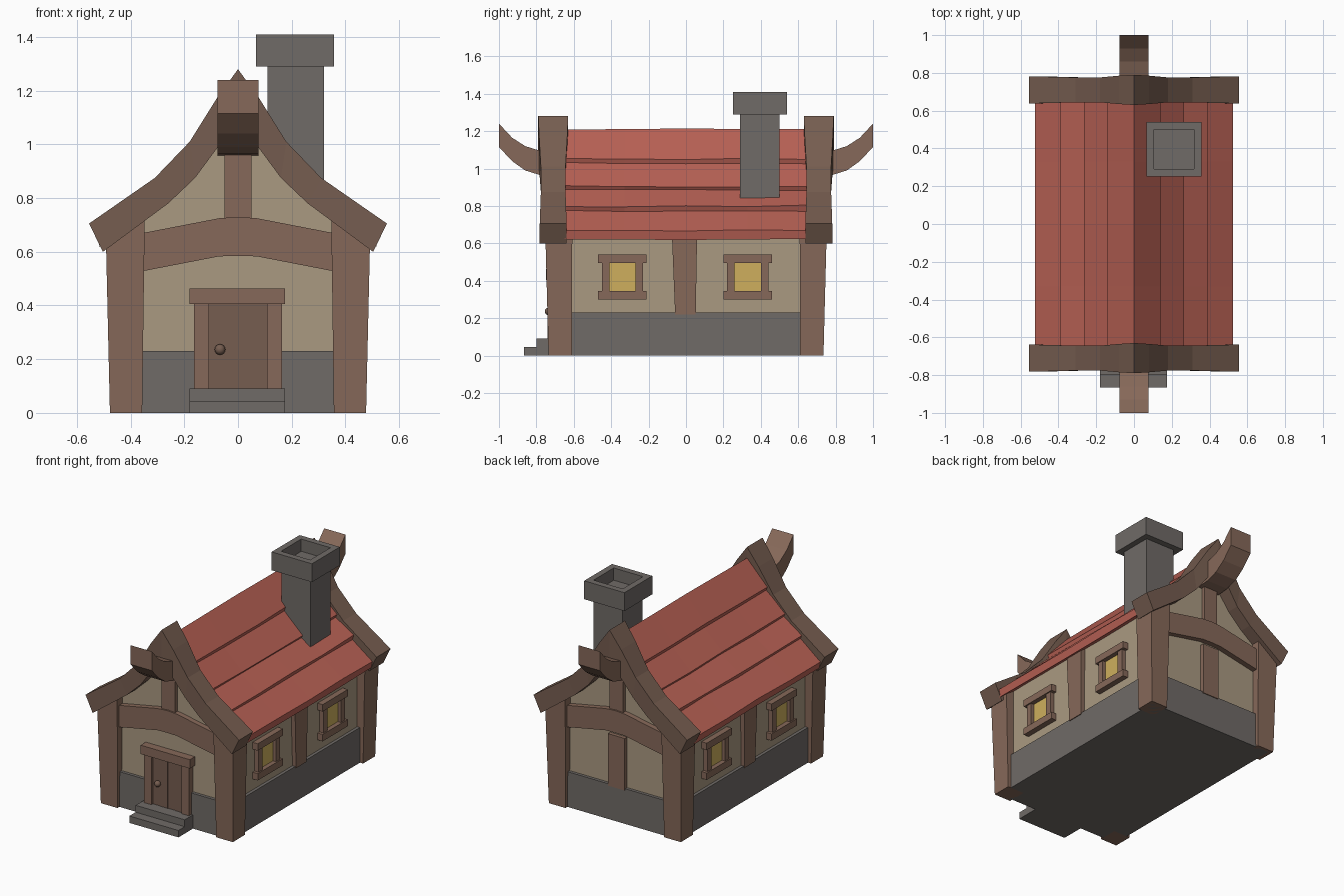
import bpy, bmesh, random
from mathutils import Matrix

if "Cube" in bpy.data.objects:
    bpy.data.objects.remove(bpy.data.objects["Cube"])

random.seed(4)


def material(name, r, g, b):
    m = bpy.data.materials.new(name)
    m.diffuse_color = (r, g, b, 1)
    m.use_nodes = True
    m.node_tree.nodes["Principled BSDF"].inputs["Base Color"].default_value = m.diffuse_color
    return m


WOOD = material("wood", 0.24, 0.14, 0.10)
DARK = material("dark_wood", 0.18, 0.11, 0.08)
STONE = material("stone", 0.16, 0.145, 0.135)
PLASTER = material("plaster", 0.40, 0.32, 0.22)
TILE = material("roof_red", 0.48, 0.12, 0.09)
GLASS = material("window_glow", 0.62, 0.43, 0.11)


def finish(name, bm, mat):
    bmesh.ops.recalc_face_normals(bm, faces=bm.faces)
    me = bpy.data.meshes.new(name)
    bm.to_mesh(me)
    bm.free()
    me.materials.append(mat)
    ob = bpy.data.objects.new(name, me)
    bpy.context.collection.objects.link(ob)
    return ob


def loft(name, rings, mat):
    """Skin a list of equal-length rings and cap both ends."""
    bm = bmesh.new()
    vs = [[bm.verts.new(p) for p in ring] for ring in rings]
    n = len(vs[0])
    for a, b in zip(vs, vs[1:]):
        for i in range(n):
            j = (i + 1) % n
            bm.faces.new((a[i], a[j], b[j], b[i]))
    bm.faces.new(vs[0])
    bm.faces.new(vs[-1])
    return finish(name, bm, mat)


def rect(x0, x1, y0, y1, z):
    return [(x0, y0, z), (x1, y0, z), (x1, y1, z), (x0, y1, z)]


def box(name, x0, x1, y0, y1, z0, z1, mat):
    return loft(name, [rect(x0, x1, y0, y1, z0), rect(x0, x1, y0, y1, z1)], mat)


def mirrored(half):
    """Close a symmetric profile; the first and last points lie on x = 0."""
    return half + [(-x, z) for x, z in half[-2:0:-1]]


def along_y(name, prof, ys, mat, jitter=0.0):
    rings = [[(x, y, z + random.uniform(-jitter, jitter)) for x, z in prof] for y in ys]
    return loft(name, rings, mat)


# Walls: stone plinth and plaster body with gables
box("plinth", -0.455, 0.455, -0.715, 0.715, 0, 0.23, STONE)
wall = [(0, 0.2), (0.435, 0.2), (0.435, 0.68), (0.35, 0.77), (0.2, 0.91), (0, 1.14)]
along_y("plaster_walls", mirrored(wall), (-0.695, 0.695), PLASTER)

# Roof: four overlapping rows per slope, slightly wavy
roof = [(0, 1.21), (0.14, 1.052), (0.132, 1.03), (0.265, 0.905), (0.255, 0.885),
        (0.388, 0.80), (0.378, 0.775), (0.525, 0.668), (0.515, 0.622),
        (0.36, 0.73), (0.2, 0.87), (0, 1.10)]
along_y("roof", mirrored(roof), (-0.65, -0.33, 0, 0.33, 0.65), TILE, 0.005)

# Curved gable boards: x outer, z outer, x inner, z inner, half width
board = [(0, 1.28, 0, 1.08, 0.08), (0.08, 1.17, 0.075, 0.99, 0.075),
         (0.18, 1.01, 0.16, 0.875, 0.066), (0.31, 0.875, 0.26, 0.78, 0.066),
         (0.555, 0.705, 0.503, 0.60, 0.072)]
stations = [(-1, p) for p in board[:0:-1]] + [(1, p) for p in board]

# Upturned ridge beam ends: y, z top, z bottom
horn = [(0.60, 1.09, 0.95), (0.78, 1.095, 0.965), (0.86, 1.12, 0.99),
        (0.93, 1.165, 1.04), (1.0, 1.24, 1.115)]

# Arched cross beam outline
beam = [(0, 0.73), (0.07, 0.725), (0.37, 0.667), (0.37, 0.525), (0.07, 0.583), (0, 0.585)]

for s, end in ((-1, "front"), (1, "back")):
    loft(end + "_gable_board",
         [[(m * xo, s * 0.71 - w, zo), (m * xo, s * 0.71 + w, zo),
           (m * xi, s * 0.71 + w, zi), (m * xi, s * 0.71 - w, zi)]
          for m, (xo, zo, xi, zi, w) in stations], DARK)
    loft(end + "_ridge_horn",
         [[(-0.077, s * y, zt), (0.077, s * y, zt), (0.077, s * y, zb), (-0.077, s * y, zb)]
          for y, zt, zb in horn], WOOD)
    along_y(end + "_cross_beam", mirrored(beam), (s * 0.66, s * 0.73), WOOD)
    box(end + "_king_post", -0.05, 0.05, s * 0.66, s * 0.72, 0.70, 1.05, WOOD)
    # Corner posts flare slightly towards the top
    for m in (-1, 1):
        loft(end + "_corner_post",
             [rect(m * 0.357, m * 0.477, s * 0.61, s * 0.735, 0),
              [(m * 0.347, s * 0.608, 0.75), (m * 0.492, s * 0.608, 0.65),
               (m * 0.492, s * 0.752, 0.65), (m * 0.347, s * 0.752, 0.75)]], WOOD)
box("back_lower_post", -0.06, 0.06, 0.66, 0.72, 0.22, 0.56, WOOD)

# Long sides: middle post and two framed windows each
for m in (-1, 1):
    loft("side_post", [rect(m * 0.40, m * 0.46, -0.058, 0.052, 0.22),
                       rect(m * 0.40, m * 0.465, -0.077, 0.06, 0.69)], WOOD)
    for c in (-0.34, 0.33):
        box("window_pane", m * 0.40, m * 0.442, c - 0.08, c + 0.08, 0.33, 0.51, GLASS)
        for z in (0.30, 0.495):
            box("window_rail", m * 0.40, m * 0.472, c - 0.13, c + 0.13, z, z + 0.045, WOOD)
        for d in (-0.09, 0.09):
            box("window_jamb", m * 0.40, m * 0.464, c + d - 0.02, c + d + 0.02,
                0.34, 0.50, WOOD)

# Door with planks, frame, lintel, knob and two steps
for i in range(4):
    x = -0.11 + 0.055 * i
    box("door_plank", x, x + 0.055, -0.724 - 0.003 * (i % 2), -0.69, 0.08, 0.41, DARK)
for m in (-1, 1):
    box("door_jamb", m * 0.108, m * 0.163, -0.74, -0.69, 0.08, 0.41, WOOD)
box("door_lintel", -0.18, 0.175, -0.748, -0.69, 0.405, 0.463, WOOD)
bm = bmesh.new()
bmesh.ops.create_uvsphere(bm, u_segments=12, v_segments=8, radius=0.02,
                          matrix=Matrix.Translation((-0.067, -0.735, 0.236)))
for f in bm.faces:
    f.smooth = True
finish("door_knob", bm, DARK)
box("lower_step", -0.18, 0.175, -0.865, -0.50, 0, 0.045, STONE)
box("upper_step", -0.18, 0.175, -0.80, -0.50, 0.045, 0.09, STONE)

# Chimney shaft and hollow cap
box("chimney_shaft", 0.11, 0.32, 0.29, 0.50, 0.75, 1.30, STONE)
loft("chimney_cap", [rect(0.067, 0.358, 0.252, 0.54, 1.29),
                     rect(0.067, 0.358, 0.252, 0.54, 1.41),
                     rect(0.107, 0.318, 0.292, 0.50, 1.41),
                     rect(0.107, 0.318, 0.292, 0.50, 1.33)], STONE)
